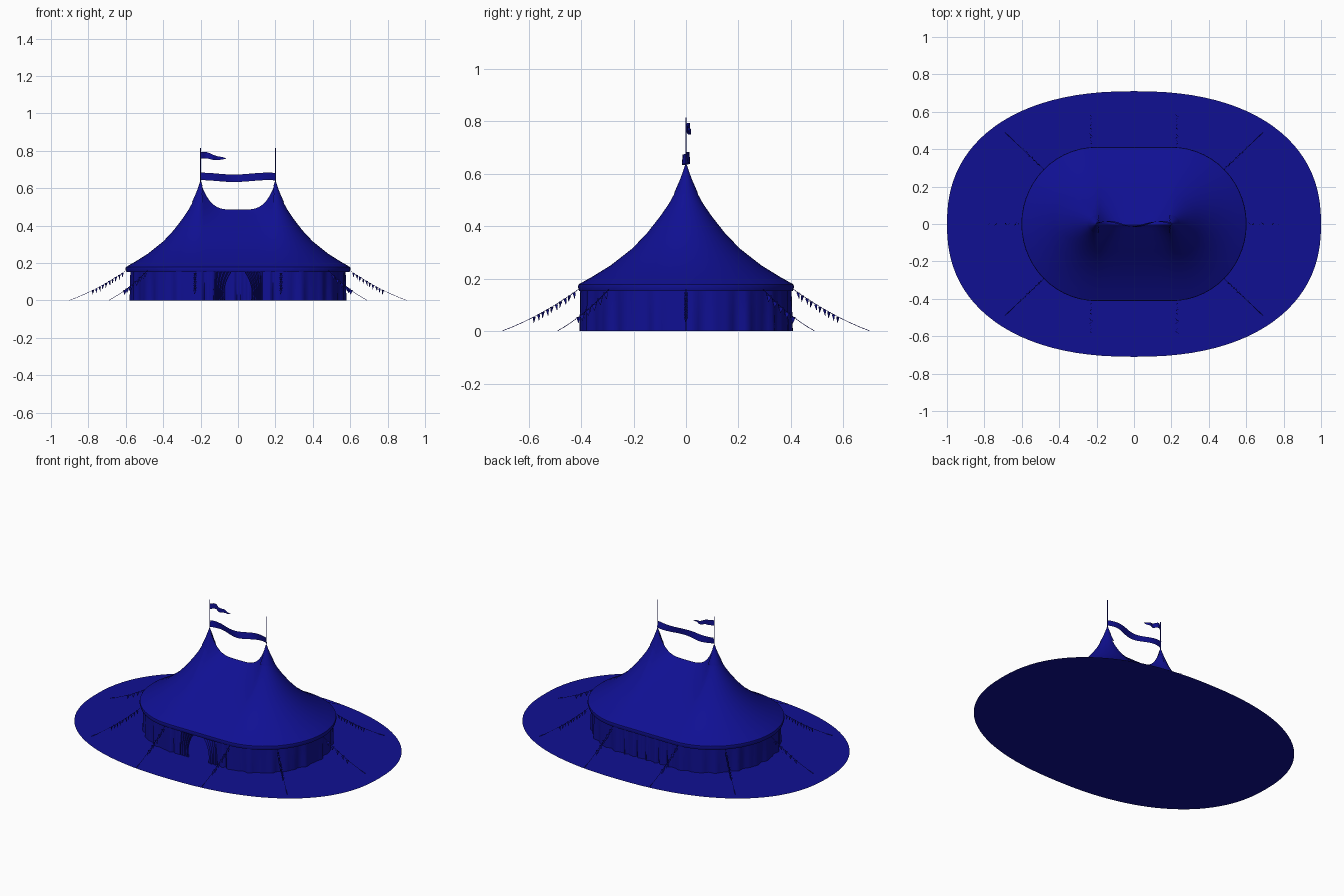
import bpy, bmesh, math
from math import sin, cos, pi
from mathutils import Vector

cube = bpy.data.objects.get("Cube")
if cube:
    bpy.data.objects.remove(cube)

canvas = bpy.data.materials.new("deep blue")
canvas.use_nodes = True
BLUE = (0.005, 0.005, 0.29, 1)
canvas.diffuse_color = BLUE
canvas.node_tree.nodes["Principled BSDF"].inputs["Base Color"].default_value = BLUE


def finish(name, bm, smooth=True, recalc=False):
    bmesh.ops.remove_doubles(bm, verts=bm.verts, dist=0.0002)
    if recalc:
        bmesh.ops.recalc_face_normals(bm, faces=bm.faces)
    mesh = bpy.data.meshes.new(name)
    bm.to_mesh(mesh)
    bm.free()
    mesh.materials.append(canvas)
    obj = bpy.data.objects.new(name, mesh)
    bpy.context.collection.objects.link(obj)
    if smooth:
        bpy.ops.object.select_all(action='DESELECT')
        obj.select_set(True)
        bpy.context.view_layer.objects.active = obj
        bpy.ops.object.shade_smooth_by_angle(angle=math.radians(50))
    return obj


def sheet(name, rows, closed=False, keep=lambda centre: True):
    """Skin a grid of points, rows running upwards; keep() can leave openings."""
    bm = bmesh.new()
    vs = [[bm.verts.new(p) for p in row] for row in rows]
    n = len(rows[0])
    for a, b in zip(vs, vs[1:]):
        for i in range(n if closed else n - 1):
            j = (i + 1) % n
            quad = (a[i], a[j], b[j], b[i])
            if keep(sum((v.co for v in quad), Vector()) / 4):
                bm.faces.new(quad)
    loose = [v for v in bm.verts if not v.link_faces]
    bmesh.ops.delete(bm, geom=loose, context='VERTS')
    return finish(name, bm)


def rod(bm, a, b, r, sides=6):
    a, b = Vector(a), Vector(b)
    rot = (b - a).to_track_quat('Z', 'Y').to_matrix().to_4x4()
    rot.translation = (a + b) / 2
    bmesh.ops.create_cone(bm, cap_ends=True, segments=sides, radius1=r, radius2=r,
                          depth=(b - a).length, matrix=rot)


# Plan of the tent: (core x, outward x, outward y) going anticlockwise
PEAK = 0.2


def plan(arc, straight):
    pts = []
    for side in (1, -1):
        for i in range(arc):
            t = -pi / 2 + pi * i / arc
            pts.append((side * PEAK, side * cos(t), side * sin(t)))
        for i in range(straight):
            pts.append((side * (PEAK - 2 * PEAK * i / straight), 0, side))
    return pts


# Ground
bm = bmesh.new()
ring = []
for i in range(96):
    t = 2 * pi * i / 96
    c, s = cos(t), sin(t)
    ring.append(bm.verts.new((math.copysign(abs(c) ** 0.87, c),
                              0.71 * math.copysign(abs(s) ** 0.87, s), 0)))
bm.faces.new(ring)
finish("ground", bm, smooth=False)

# Roof: spread, height at the poles, height at mid ridge
PROFILE = [(1, .178, .178), (.87, .208, .208), (.7, .251, .251), (.5, .315, .312),
           (.36, .375, .362), (.245, .435, .402), (.16, .485, .431), (.1, .53, .452),
           (.05, .575, .468), (.02, .61, .479), (.006, .63, .485), (0, .63, .485)]
cols = plan(28, 24)
rows = []
for k, peak, mid in PROFILE:
    row = []
    for x, ox, oy in cols:
        w = (abs(x) / PEAK) ** 4
        row.append((x + 0.4 * k * ox, 0.41 * k * oy, mid + (peak - mid) * w))
    rows.append(row)
sheet("roof", rows, closed=True)

# Valance hanging from the eaves
rows = []
for z, grow in ((.153, -.003), (.168, .002), (.178, 0)):
    rows.append([(x + (0.4 + grow) * ox, (0.41 + grow) * oy, z) for x, ox, oy in cols])
sheet("valance", rows, closed=True)

# Peak caps and poles
for side, label in ((1, "left"), (-1, "right")):
    rows = [[(side * PEAK + r * cos(2 * pi * i / 20), r * sin(2 * pi * i / 20), z)
             for i in range(20)]
            for r, z in ((.046, .524), (.043, .532), (.024, .575), (.011, .61), (.003, .634))]
    # the cap stays on the outer side, where the ridge does not dip away
    sheet(label + "_peak_cap", rows, closed=True,
          keep=lambda c, s=side: s * c.x > PEAK - .012)
    bm = bmesh.new()
    rod(bm, (side * PEAK, 0, 0), (side * PEAK, 0, .815), .002, 8)
    finish(label + "_pole", bm)

# Pleated wall with a doorway in the front
DOOR = 0.12
wall_cols = plan(80, 60)
rows = []
for z, amp in ((0, 1), (.06, .8), (.12, .6), (.172, .4)):
    row = []
    for i, (x, ox, oy) in enumerate(wall_cols):
        t = 2 * pi * i / len(wall_cols)
        fold = amp * (.006 * sin(36 * t) + .004 * sin(61 * t + 1))
        row.append((x + (.372 + fold) * ox, (.398 + fold) * oy, z))
    rows.append(row)
sheet("wall", rows, closed=True, keep=lambda c: not (c.y < -.3 and abs(c.x) < DOOR))

# Door curtains tied back to the sides
for side, label in ((1, "left"), (-1, "right")):
    rows = []
    for j in range(9):
        z = .172 * j / 8
        width = .045 + .065 * (j / 8) ** 2.2 + .015 * (1 - j / 8) ** 2
        rows.append([(side * (DOOR + .01 - width * i / 20),
                      -.397 + .007 * sin(i * 1.6), z) for i in range(21)])
    sheet(label + "_door_curtain", rows)

# Guy ropes with bunting
ANCHORS = [((.6, 0), (.9, 0)), ((-.6, 0), (-.9, 0))]
for sx in (1, -1):
    for sy in (1, -1):
        ANCHORS.append(((sx * .485, sy * .295), (sx * .69, sy * .49)))
        ANCHORS.append(((sx * .23, sy * .41), (sx * .23, sy * .7)))
ropes, flags = bmesh.new(), bmesh.new()
for (ax, ay), (bx, by) in ANCHORS:
    def along(t):
        return Vector((ax + (bx - ax) * t, ay + (by - ay) * t,
                       .158 * (1 - t) + .001 - .05 * t * (1 - t)))
    for i in range(8):
        rod(ropes, along(i / 8), along((i + 1) / 8), .0012, 5)
    heading = math.atan2(by - ay, bx - ax)
    for i in range(10):
        p = along(.06 + .058 * i)
        turn = heading + (.9 if i % 2 else -.9)
        d = Vector((cos(turn), sin(turn), 0)) * .010
        tip = p + Vector((.004 * sin(i * 2), .004 * cos(i * 3), -.026))
        flags.faces.new([flags.verts.new(v) for v in (p - d, tip, p + d)])
finish("guy_ropes", ropes)
finish("bunting", flags, smooth=False)

# Banner between the poles, and the pennant on the right pole
rows = []
for h in (0, .5, 1):
    rows.append([(-PEAK + .4 * t, .016 * sin(t * 9 + .6 * h) * (1 - .2 * h),
                  .638 + .04 * h + .005 * cos(t * 7)) for t in [i / 24 for i in range(25)]])
sheet("banner", rows)

rows = []
for h in (0, .5, 1):
    rows.append([(-PEAK + .137 * t, .002 + .013 * sin(t * 7) ** 2 + .006 * t,
                  .757 + .035 * h * (1 - .9 * t * t) - .006 * t + .004 * sin(t * 8))
                 for t in [i / 16 for i in range(17)]])
sheet("pennant", rows)
